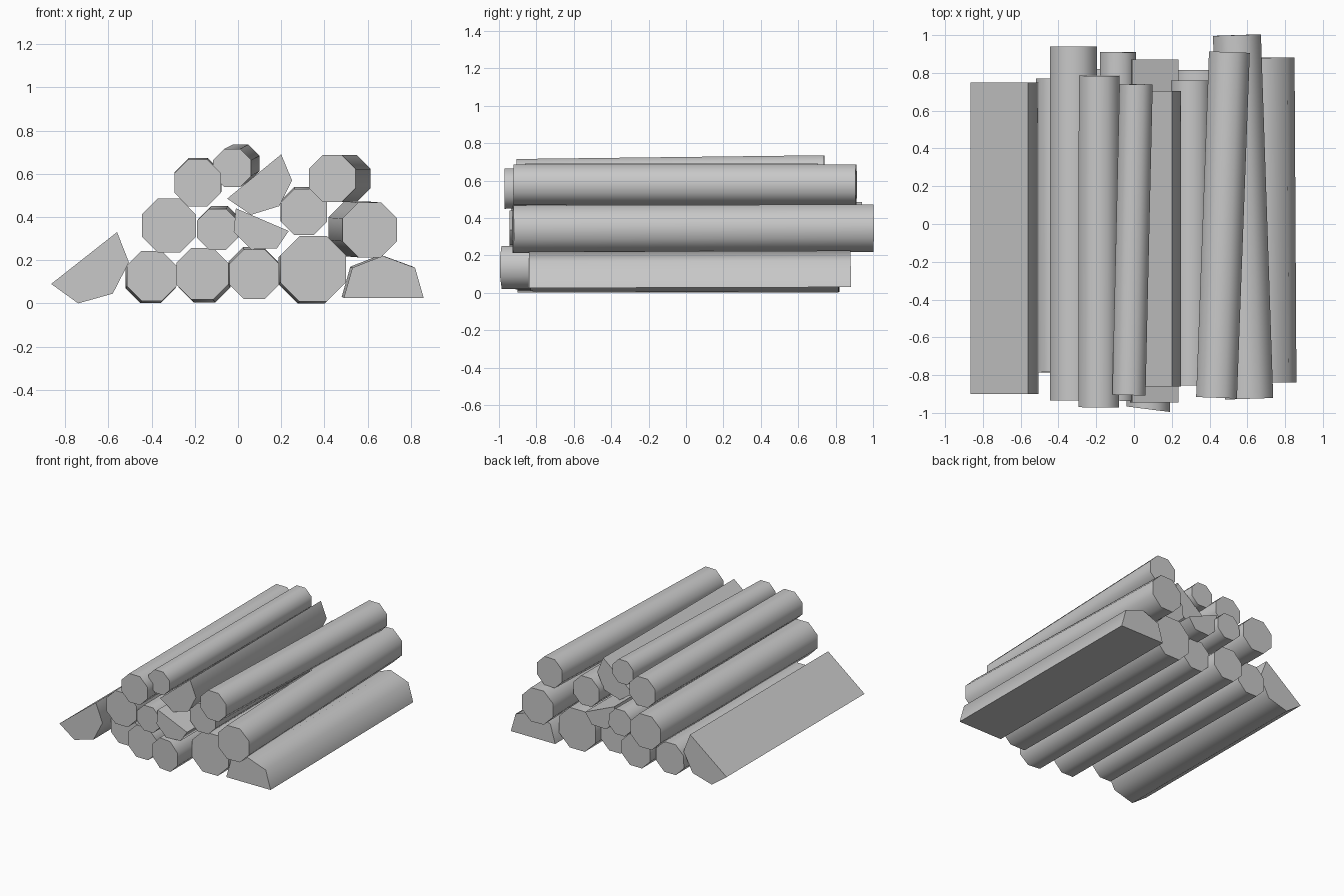
import bpy, bmesh, math

cube = bpy.data.objects.get("Cube")
if cube:
    bpy.data.objects.remove(cube, do_unlink=True)

wood = bpy.data.materials.new("grey_wood")
wood.use_nodes = True
grey = (0.58, 0.58, 0.58, 1)
wood.diffuse_color = grey
wood.node_tree.nodes["Principled BSDF"].inputs["Base Color"].default_value = grey


def prism(name, profile, front, back, shift=(0, 0), cut=0):
    """Sweep an x-z profile from front to back; ends are sawn square to the axis."""
    bm = bmesh.new()
    length = back - front
    cx = sum(p[0] for p in profile) / len(profile)
    cz = sum(p[1] for p in profile) / len(profile)
    rings = []
    for y, t in ((front, 0), (back, 1)):
        ring = []
        for x, z in profile:
            lean = (shift[0] * (x - cx) + shift[1] * (z - cz)) / length
            if t == 0:
                lean -= cut * (x - cx)
            ring.append(bm.verts.new((x + t * shift[0], y - lean, z + t * shift[1])))
        rings.append(ring)
    a, b = rings
    n = len(profile)
    for i in range(n):
        j = (i + 1) % n
        bm.faces.new((a[i], a[j], b[j], b[i]))
    bm.faces.new(a)
    bm.faces.new(b)
    bmesh.ops.recalc_face_normals(bm, faces=bm.faces)
    mesh = bpy.data.meshes.new(name)
    bm.to_mesh(mesh)
    bm.free()
    mesh.materials.append(wood)
    obj = bpy.data.objects.new(name, mesh)
    bpy.context.collection.objects.link(obj)
    bpy.ops.object.select_all(action='DESELECT')
    obj.select_set(True)
    bpy.context.view_layer.objects.active = obj
    bpy.ops.object.shade_smooth_by_angle(angle=math.radians(55))


def round_log(name, x, z, half, front, back, shift=(0, 0), cut=0):
    """Eight-sided log with a flat on top; half is half its width."""
    r = half / math.cos(math.pi / 8)
    angles = [math.pi / 8 + i * math.pi / 4 for i in range(8)]
    prism(name, [(x + r * math.cos(a), z + r * math.sin(a)) for a in angles],
          front, back, shift, cut)


# Bottom row
round_log("bottom_log_right", -0.40, 0.127, 0.115, -0.785, 0.77, (-0.005, -0.01))
round_log("bottom_log_mid_right", -0.165, 0.137, 0.12, -0.91, 0.82, (0.01, -0.012))
round_log("bottom_log_middle", 0.075, 0.135, 0.115, -0.98, 0.75, (-0.005, 0.01), -0.13)
round_log("bottom_log_large", 0.348, 0.16, 0.152, -0.83, 0.815, (-0.008, -0.008))

# Middle row
round_log("middle_log_right", -0.32, 0.36, 0.125, -0.935, 0.94)
round_log("middle_log_small", -0.095, 0.343, 0.095, -0.935, 0.91, (0.01, 0.012))
round_log("middle_log_centre", 0.305, 0.423, 0.107, -0.855, 0.76, (-0.002, 0.008))
round_log("middle_log_left", 0.61, 0.34, 0.127, -0.925, 1.0, (-0.065, 0.005))

# Top row
round_log("top_log_right", -0.187, 0.557, 0.108, -0.97, 0.785, (0.003, 0.008))
round_log("top_log_small", -0.027, 0.627, 0.088, -0.905, 0.74, (0.038, 0.02))
round_log("top_log_left", 0.437, 0.578, 0.108, -0.92, 0.91, (0.068, 0))

# Split logs
prism("split_log_left",
      [(0.49, 0.025), (0.53, 0.165), (0.67, 0.22), (0.82, 0.165), (0.86, 0.025)],
      -0.84, 0.88, (-0.01, 0.005))
prism("split_log_right",
      [(-0.865, 0.09), (-0.56, 0.33), (-0.505, 0.19), (-0.58, 0.045), (-0.74, 0)],
      -0.90, 0.75)
prism("split_log_middle",
      [(-0.01, 0.44), (0.235, 0.335), (0.18, 0.255), (0.06, 0.25), (-0.02, 0.33)],
      -0.945, 0.87)
prism("split_log_top",
      [(-0.05, 0.485), (0.20, 0.69), (0.25, 0.57), (0.19, 0.45), (0.06, 0.41)],
      -0.86, 0.705)
